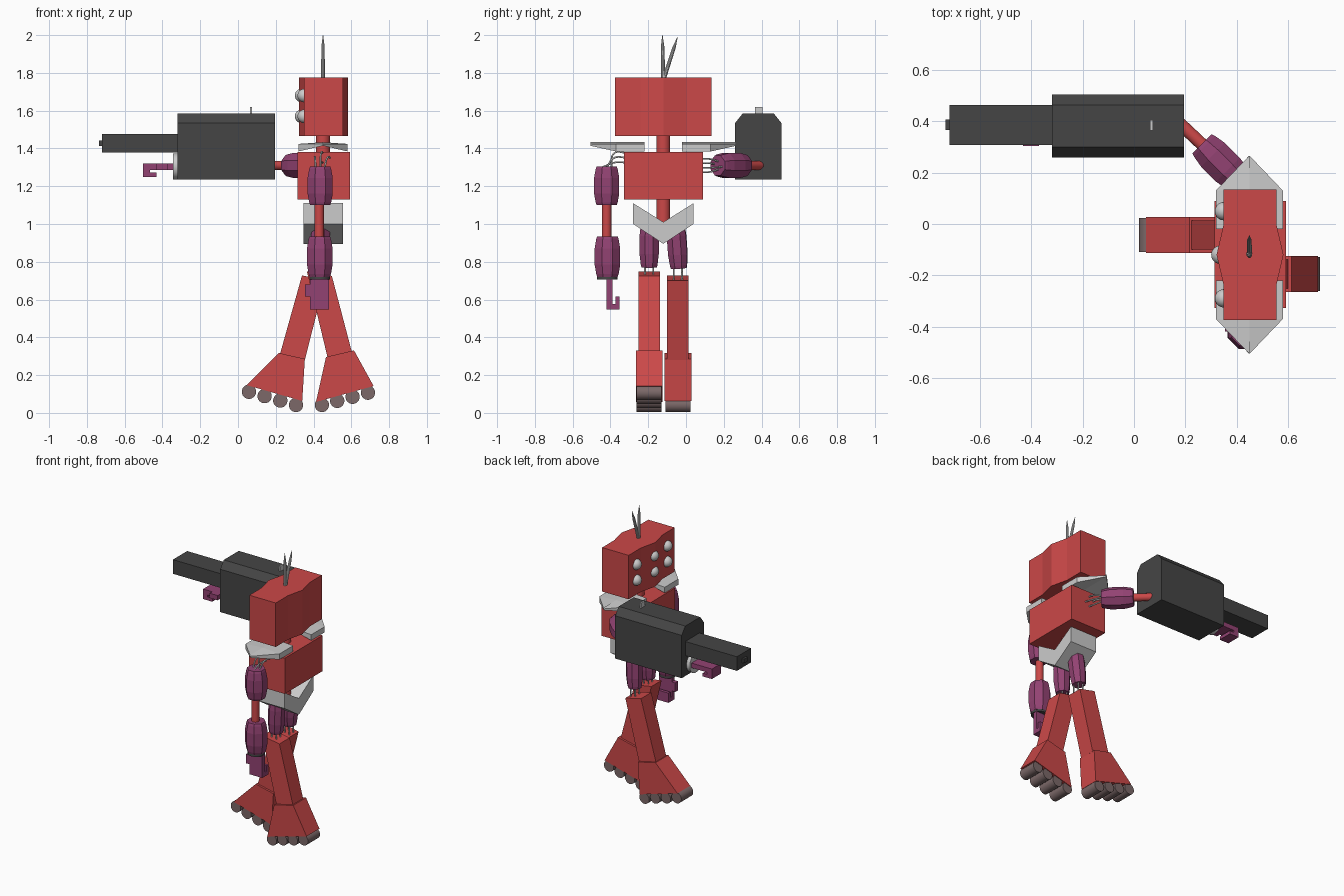
import bpy, bmesh, math
from mathutils import Vector

if "Cube" in bpy.data.objects:
    bpy.data.objects.remove(bpy.data.objects["Cube"])


def material(name, r, g, b):
    m = bpy.data.materials.new(name)
    m.diffuse_color = (r, g, b, 1)
    m.use_nodes = True
    m.node_tree.nodes["Principled BSDF"].inputs["Base Color"].default_value = m.diffuse_color
    return m


RED = material("red", 0.6, 0.065, 0.065)
PURPLE = material("purple", 0.29, 0.055, 0.17)
DARK = material("dark_grey", 0.06, 0.06, 0.06)
ROLLER = material("roller", 0.2, 0.14, 0.14)


def finish(name, bm, mat=None):
    bmesh.ops.recalc_face_normals(bm, faces=bm.faces)
    me = bpy.data.meshes.new(name)
    bm.to_mesh(me)
    bm.free()
    ob = bpy.data.objects.new(name, me)
    bpy.context.collection.objects.link(ob)
    if mat:
        me.materials.append(mat)
    return ob


def loft(name, rings, mat=None):
    bm = bmesh.new()
    loops = [[bm.verts.new(p) for p in ring] for ring in rings]
    n = len(loops[0])
    for a, b in zip(loops, loops[1:]):
        for i in range(n):
            j = (i + 1) % n
            bm.faces.new((a[i], a[j], b[j], b[i]))
    bm.faces.new(loops[0])
    bm.faces.new(loops[-1])
    return finish(name, bm, mat)


def prism(name, pts, axis, a, b, mat=None):
    """Extrude a 2D outline along an axis from a to b."""
    place = {"x": lambda p, t: (t, p[0], p[1]),
             "y": lambda p, t: (p[0], t, p[1]),
             "z": lambda p, t: (p[0], p[1], t)}[axis]
    return loft(name, [[place(p, t) for p in pts] for t in (a, b)], mat)


def box(name, x, y, z, mat=None):
    return prism(name, [(x[0], y[0]), (x[1], y[0]), (x[1], y[1]), (x[0], y[1])], "z", *z, mat)


def turned(name, p0, p1, profile, sides, mat=None, smooth=True):
    """Turn (fraction, radius) pairs around the line p0-p1."""
    p0, p1 = Vector(p0), Vector(p1)
    q = (p1 - p0).to_track_quat("Z", "Y")
    rings = []
    for f, r in profile:
        angles = [2 * math.pi * (i + 0.5) / sides for i in range(sides)]
        rings.append([p0.lerp(p1, f) + q @ Vector((r * math.cos(t), r * math.sin(t), 0)) for t in angles])
    ob = loft(name, rings, mat)
    if smooth:
        bpy.context.view_layer.objects.active = ob
        bpy.ops.object.select_all(action="DESELECT")
        ob.select_set(True)
        bpy.ops.object.shade_smooth_by_angle(angle=math.radians(35))
    return ob


def rod(name, p0, p1, r, mat=None):
    return turned(name, p0, p1, [(0, r), (1, r)], 20, mat)


def barrel(name, p0, p1, r, mat=PURPLE):
    prof = [(0, r * 0.85), (0.07, r * 0.93), (0.3, r * 1.06), (0.7, r * 1.06), (0.93, r * 0.93), (1, r * 0.85)]
    return turned(name, p0, p1, prof, 8, mat, smooth=False)


def wires(name, paths):
    cu = bpy.data.curves.new(name, "CURVE")
    cu.dimensions = "3D"
    cu.bevel_depth = 0.005
    cu.bevel_resolution = 1
    for path in paths:
        s = cu.splines.new("BEZIER")
        s.bezier_points.add(len(path) - 1)
        for bp, p in zip(s.bezier_points, path):
            bp.co = p
            bp.handle_left_type = bp.handle_right_type = "AUTO"
    bpy.context.collection.objects.link(bpy.data.objects.new(name, cu))


CX, CY = 0.45, -0.12

# Head with a shallow ridge front and back
prism("head", [(0.35, -0.375), (0.555, -0.375), (0.555, -0.24), (0.583, CY), (0.555, 0.0), (0.555, 0.135),
               (0.35, 0.135), (0.35, 0.0), (0.322, CY), (0.35, -0.24)], "z", 1.467, 1.775, RED)
for y in (-0.29, CY, 0.05):
    for z in (1.57, 1.68):
        bm = bmesh.new()
        bmesh.ops.create_uvsphere(bm, u_segments=20, v_segments=12, radius=0.036)
        for f in bm.faces:
            f.smooth = True
        eye = finish("eye", bm)
        eye.location = (0.337 if y == CY else 0.351, y, z)

# Antennae
for top in ((CX, -0.125, 2.0), (CX, -0.045, 1.99)):
    turned("antenna", (CX, CY, 1.76), top, [(0, 0.011), (0.75, 0.009), (1, 0.001)], 10)

# Torso, spine and pelvis
rod("spine", (CX, CY, 0.98), (CX, CY, 1.5), 0.037, RED)
box("torso", (0.314, 0.592), (-0.328, 0.09), (1.13, 1.38), RED)
prism("pelvis", [(-0.28, 1.11), (CY, 1.01), (0.04, 1.11), (0.04, 1.0), (CY, 0.895), (-0.28, 1.0)], "x", 0.348, 0.556)

# Shoulder pads: ridged slabs that taper to a point
for s in (-1, 1):
    def section(d, half, low):
        y = CY + s * d
        return [(CX - half, y, low), (CX - half, y, 1.424), (CX, y, 1.433),
                (CX + half, y, 1.424), (CX + half, y, low), (CX, y, 1.416)]
    loft("shoulder_pad", [section(0.1, 0.131, 1.384), section(0.25, 0.131, 1.384), section(0.385, 0.002, 1.414)])

# Hanging arm
barrel("upper_arm", (0.435, -0.42, 1.305), (0.435, -0.42, 1.10), 0.068)
rod("elbow", (0.43, -0.42, 1.12), (0.43, -0.42, 0.92), 0.025, RED)
barrel("forearm", (0.433, -0.416, 0.935), (0.433, -0.416, 0.72), 0.069)
rod("wrist", (0.433, -0.416, 0.73), (0.433, -0.416, 0.705), 0.055, DARK)
prism("hand", [(-0.42, 0.71), (-0.388, 0.71), (-0.388, 0.577), (-0.374, 0.577), (-0.374, 0.615), (-0.352, 0.615),
               (-0.352, 0.547), (-0.42, 0.547)], "x", 0.382, 0.482, PURPLE)
box("thumb", (0.355, 0.385), (-0.42, -0.388), (0.617, 0.68), PURPLE)
wires("shoulder_wires", [[(CX + dx, -0.31, 1.35 + dz), (CX - 0.01 + dx * 0.8, -0.38, 1.35 + dz),
                          (0.435 + dx * 0.6, -0.42 + dz, 1.30)]
                         for dx, dz in ((-0.04, 0), (0.04, 0), (0, 0.025), (0, -0.025))])

# Arm holding the cannon
barrel("upper_arm", (0.41, 0.168, 1.31), (0.265, 0.313, 1.31), 0.067)
rod("elbow", (0.30, 0.278, 1.31), (0.17, 0.40, 1.31), 0.025, RED)
wires("shoulder_wires", [[(CX + dx, 0.07, 1.31 + dz), (CX - 0.01 + dx * 0.8, 0.12, 1.31 + dz),
                          (0.41 + dx * 0.6, 0.172 + dx * 0.6, 1.31 + dz * 0.6)]
                         for dx, dz in ((-0.035, 0.012), (0.035, -0.012), (0, 0.035), (0, -0.035))])

# Cannon
prism("cannon_body", [(0.26, 1.235), (0.26, 1.535), (0.3, 1.585), (0.465, 1.585), (0.505, 1.535), (0.505, 1.235)],
      "x", -0.32, 0.195, DARK)
box("cannon_barrel", (-0.72, -0.31), (0.308, 0.465), (1.378, 1.477), DARK)
box("muzzle", (-0.735, -0.71), (0.367, 0.407), (1.413, 1.442), DARK)
box("sight", (0.063, 0.074), (0.365, 0.405), (1.58, 1.62))
rod("wrist", (-0.31, 0.382, 1.305), (-0.345, 0.382, 1.305), 0.07)
prism("hand", [(-0.34, 1.32), (-0.34, 1.287), (-0.467, 1.287), (-0.467, 1.273), (-0.432, 1.273), (-0.432, 1.25),
               (-0.503, 1.25), (-0.503, 1.32)], "y", 0.332, 0.432, PURPLE)
box("thumb", (-0.432, -0.37), (0.304, 0.335), (1.287, 1.32), PURPLE)

# Legs: thigh, shin, foot and four rollers each
legs = [
    dict(y=-0.043, thigh=((0.44, -0.055, 1.01), (0.425, -0.038, 0.765)),
         shin=[(0.339, 0.728), (0.46, 0.70), (0.354, 0.28), (0.222, 0.31)],
         foot=[(0.046, 0.147), (0.217, 0.317), (0.354, 0.286), (0.34, 0.063)],
         rollers=((0.058, 0.112), (0.307, 0.042))),
    dict(y=-0.195, thigh=((0.44, -0.195, 1.01), (0.43, -0.195, 0.77)),
         shin=[(0.365, 0.748), (0.497, 0.725), (0.602, 0.325), (0.475, 0.29)],
         foot=[(0.718, 0.142), (0.614, 0.331), (0.466, 0.296), (0.413, 0.058)],
         rollers=((0.444, 0.042), (0.688, 0.107))),
]
for leg in legs:
    y = leg["y"]
    barrel("thigh", *leg["thigh"], 0.052)
    prism("shin", leg["shin"], "y", y - 0.057, y + 0.057, RED)
    prism("foot", leg["foot"], "y", y - 0.071, y + 0.071, RED)
    (x0, z0), (x1, z1) = leg["rollers"]
    for i in range(4):
        x, z = x0 + (x1 - x0) * i / 3, z0 + (z1 - z0) * i / 3
        rod("roller", (x, y - 0.066, z), (x, y + 0.066, z), 0.038, ROLLER)
    kx = leg["thigh"][1][0]
    wires("knee_wires", [[(kx + dx, y + dy, 0.79), (kx + dx, y + dy, 0.70)]
                         for dx in (-0.018, 0.018) for dy in (-0.022, 0.022)])
